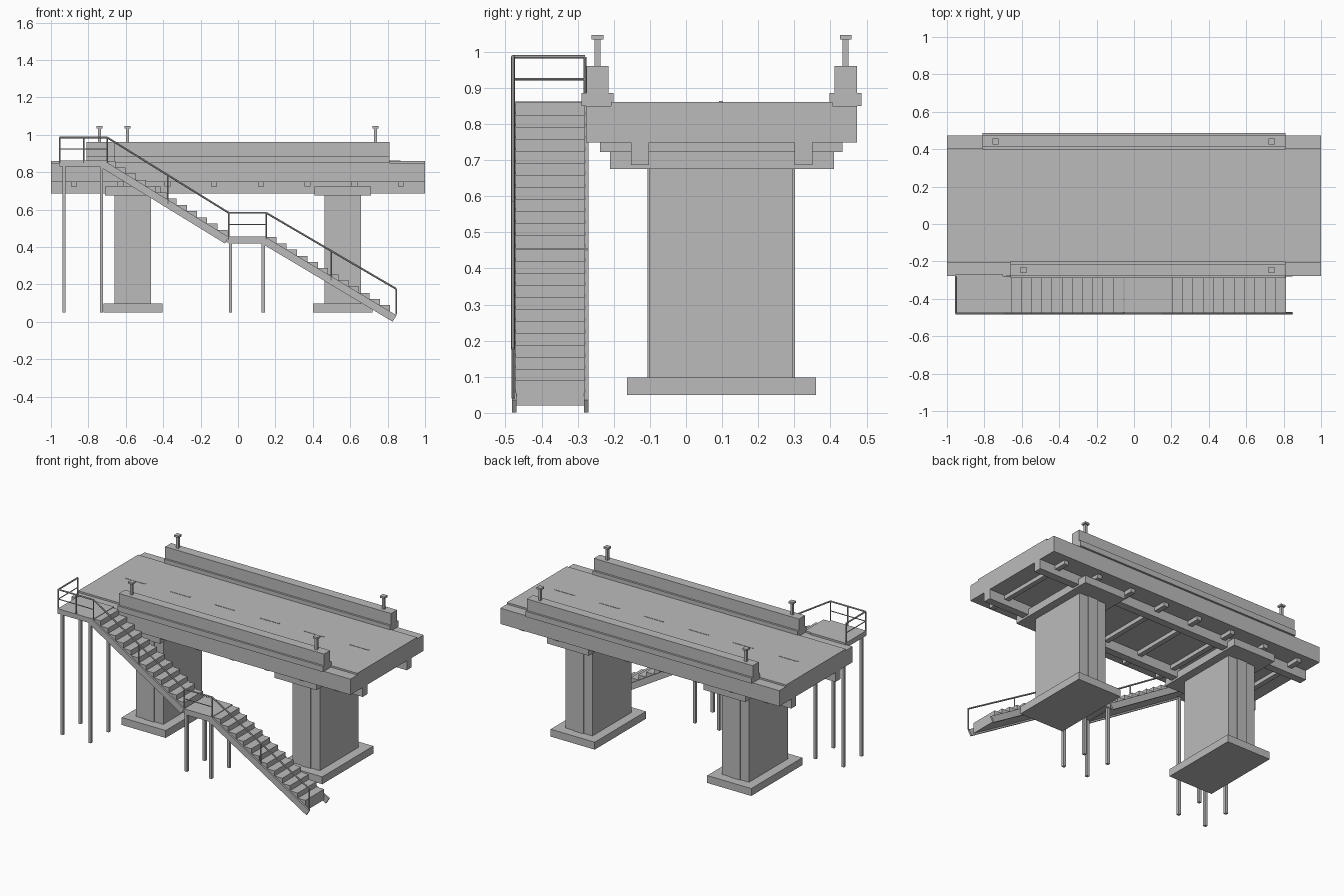
import bpy, bmesh
from mathutils import Vector

if "Cube" in bpy.data.objects:
    bpy.data.objects.remove(bpy.data.objects["Cube"], do_unlink=True)

concrete = bpy.data.materials.new("concrete_grey")
concrete.use_nodes = True
GREY = (0.5, 0.5, 0.5, 1)
concrete.diffuse_color = GREY
concrete.node_tree.nodes["Principled BSDF"].inputs["Base Color"].default_value = GREY


def finish(name, bm):
    bmesh.ops.recalc_face_normals(bm, faces=bm.faces)
    mesh = bpy.data.meshes.new(name)
    bm.to_mesh(mesh)
    bm.free()
    mesh.materials.append(concrete)
    obj = bpy.data.objects.new(name, mesh)
    bpy.context.collection.objects.link(obj)
    return obj


def box(name, x, y, z):
    """Box from three (low, high) ranges."""
    bm = bmesh.new()
    bmesh.ops.create_cube(bm, size=1)
    for v in bm.verts:
        v.co = [r[0] + (c + 0.5) * (r[1] - r[0]) for c, r in zip(v.co, (x, y, z))]
    return finish(name, bm)


def post(name, x, y, z, w):
    return box(name, (x - w / 2, x + w / 2), (y - w / 2, y + w / 2), z)


def extrude_y(name, outline, y0, y1):
    """Extrude an (x, z) outline along y."""
    bm = bmesh.new()
    face = bm.faces.new([bm.verts.new((x, y0, z)) for x, z in outline])
    out = bmesh.ops.extrude_face_region(bm, geom=[face])
    moved = [g for g in out["geom"] if isinstance(g, bmesh.types.BMVert)]
    bmesh.ops.translate(bm, verts=moved, vec=(0, y1 - y0, 0))
    return finish(name, bm)


def bar(name, a, b, radius=0.005):
    """Thin four-sided rail between two points."""
    a, b = Vector(a), Vector(b)
    bm = bmesh.new()
    bmesh.ops.create_cone(bm, cap_ends=True, segments=8, radius1=radius,
                          radius2=radius, depth=(b - a).length)
    rot = (b - a).to_track_quat("Z", "Y").to_matrix()
    bmesh.ops.rotate(bm, verts=bm.verts, matrix=rot)
    bmesh.ops.translate(bm, verts=bm.verts, vec=(a + b) / 2)
    return finish(name, bm)


# Deck: slab with lower edges, raised carriageway, girders and cross beams
box("deck_slab", (-1, 1), (-0.277, 0.473), (0.748, 0.85))
box("carriageway", (-1, 1), (-0.207, 0.405), (0.84, 0.861))
for y in (-0.152, 0.3):
    box("girder", (-1, 1), (y, y + 0.05), (0.687, 0.75))
for i in range(8):
    x = -0.878 + i * 0.25
    box("cross_beam", (x - 0.016, x + 0.016), (-0.238, 0.434), (0.723, 0.75))
for i in range(6):
    x = -0.8 + i * 0.32
    box("lane_dash", (x - 0.07, x + 0.07), (0.092, 0.102), (0.86, 0.863))

# Parapets with wider bases, and the short lamp posts on them
for y, start, lamps in ((-0.245, -0.66, (-0.59, 0.735)), (0.442, -0.81, (-0.74, 0.735))):
    box("parapet_base", (start, 0.81), (y - 0.044, y + 0.044), (0.85, 0.886))
    box("parapet_wall", (start, 0.81), (y - 0.031, y + 0.031), (0.88, 0.961))
    for x in lamps:
        post("lamp_stem", x, y, (0.96, 1.037), 0.016)
        post("lamp_cap", x, y, (1.034, 1.046), 0.032)

# Piers: footing, shaft with a shallow end rib, and cap
for x in (-0.562, 0.56):
    box("footing", (x - 0.158, x + 0.158), (-0.163, 0.36), (0.05, 0.098))
    box("pier_shaft", (x - 0.097, x + 0.097), (-0.101, 0.296), (0.09, 0.69))
    box("pier_rib", (x - 0.035, x + 0.035), (-0.107, 0.302), (0.09, 0.69))
    box("pier_cap", (x - 0.15, x + 0.15), (-0.21, 0.41), (0.675, 0.723))

# Stair platforms on legs
FRONT, BACK = -0.482, -0.27
for name, x0, x1, z0, z1, legs in (
        ("top_platform", -0.955, -0.7, 0.83, 0.862, (-0.93, -0.73)),
        ("mid_landing", -0.05, 0.15, 0.42, 0.456, (-0.04, 0.135))):
    box(name, (x0, x1), (FRONT, BACK), (z0, z1))
    for x in legs:
        for y in (-0.468, -0.284):
            post(name + "_leg", x, y, (0.05, z0 + 0.01), 0.018)


def flight(name, xa, za, xb, zb, first, steps, run):
    """Flight of solid steps between two sloping stringers."""
    slope = (zb - za) / (xb - xa)

    def line(x):
        return za + (x - xa) * slope

    half = 0.024
    outline = [(first, line(first) - half / 2)]
    for i in range(steps):
        x = first + i * run
        top = line(x) + half
        outline += [(x, top), (x + run, top)]
    end = first + steps * run
    outline.append((end, line(end) - half / 2))
    extrude_y(name + "_steps", outline, -0.472, -0.28)
    # Stringer ends are cut square to the slope
    normal = Vector((-slope, 1)).normalized() * 0.02
    a, b = Vector((xa, za)), Vector((xb, zb))
    sides = [a + normal, b + normal, b - normal, a - normal]
    for y in (FRONT, BACK - 0.012):
        extrude_y(name + "_stringer", sides, y, y + 0.012)


flight("upper_flight", -0.725, 0.844, -0.06, 0.436, -0.71, 12, 0.0545)
flight("lower_flight", 0.137, 0.436, 0.837, 0.018, 0.15, 12, 0.0553)

# Handrail along the outer side
RAIL = -0.479
route = [(-0.952, 0.986), (-0.7, 0.986), (-0.05, 0.583), (0.15, 0.583), (0.846, 0.176)]
for (xa, za), (xb, zb) in zip(route, route[1:]):
    bar("handrail", (xa, RAIL, za), (xb, RAIL, zb))
for xa, xb, z in ((-0.952, -0.7, 0.924), (-0.05, 0.15, 0.52)):
    bar("mid_rail", (xa, RAIL, z), (xb, RAIL, z), 0.003)
for x, low, high in ((-0.952, 0.85, 0.986), (-0.825, 0.85, 0.986), (-0.7, 0.85, 0.986),
                     (-0.375, 0.63, 0.785), (-0.05, 0.44, 0.583), (0.15, 0.44, 0.583),
                     (0.498, 0.22, 0.38), (0.846, 0.04, 0.176)):
    bar("rail_post", (x, RAIL, low), (x, RAIL, high), 0.004)

# Rail across the outer end of the top platform
for z, r in ((0.986, 0.005), (0.924, 0.003)):
    bar("end_rail", (-0.952, RAIL, z), (-0.952, -0.28, z), r)
bar("end_rail_post", (-0.952, -0.28, 0.85), (-0.952, -0.28, 0.986), 0.004)
